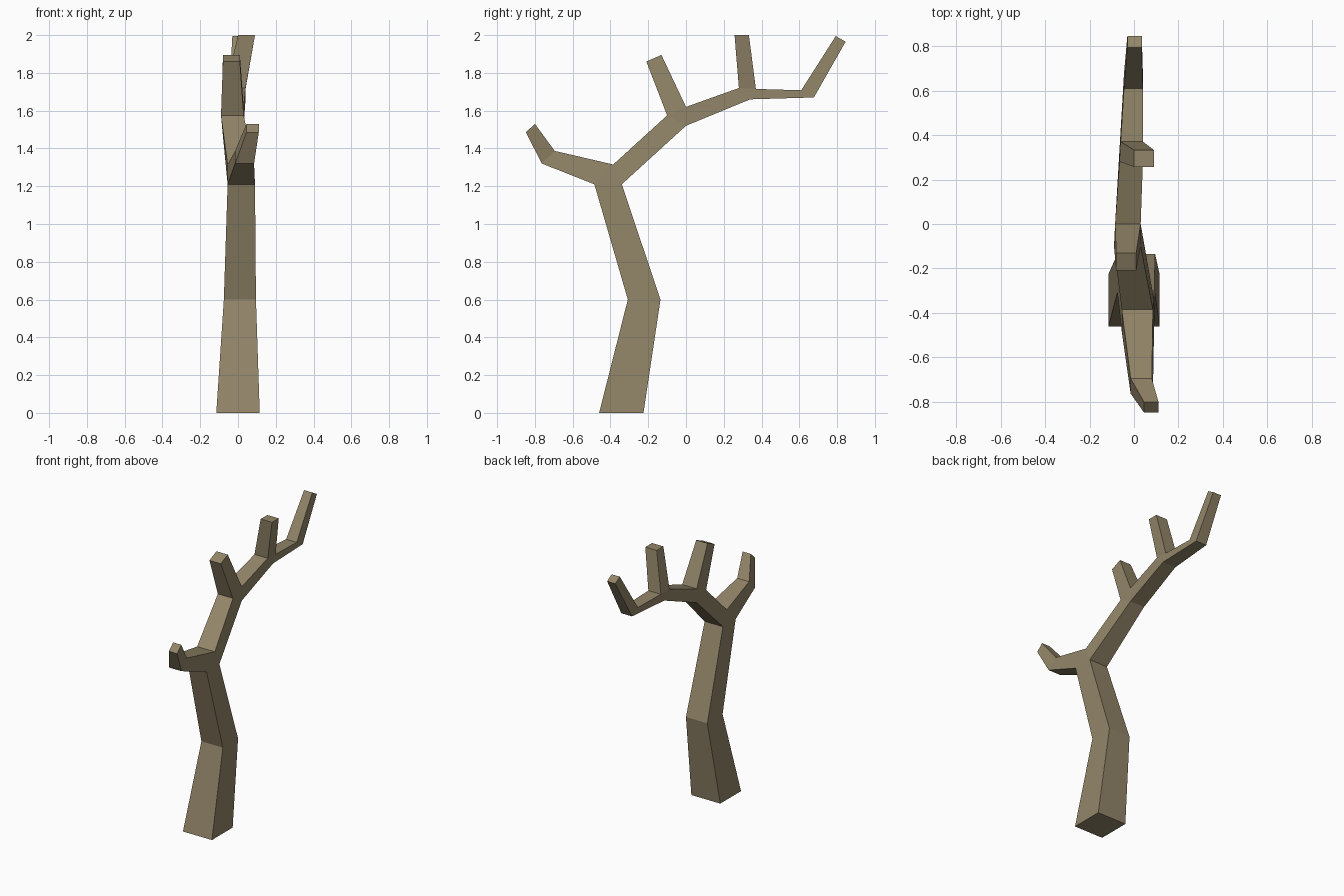
import bpy, bmesh

if "Cube" in bpy.data.objects:
    bpy.data.objects.remove(bpy.data.objects["Cube"])

# Side-profile points of the bare tree: y, z, left x, right x
points = {
    # trunk
    "base_f": (-0.46, 0.0, -0.115, 0.115), "base_b": (-0.225, 0.0, -0.115, 0.115),
    "mid_f": (-0.308, 0.6, -0.075, 0.095), "mid_b": (-0.135, 0.6, -0.075, 0.095),
    # first fork
    "fork1_f": (-0.485, 1.21, -0.055, 0.09), "fork1_b": (-0.34, 1.21, -0.055, 0.09),
    "fork1_t": (-0.385, 1.315, -0.055, 0.085),
    # front branch
    "bend1_f": (-0.763, 1.32, -0.015, 0.085), "bend1_b": (-0.695, 1.387, -0.015, 0.08),
    "tip1_f": (-0.848, 1.485, 0.045, 0.11), "tip1_b": (-0.80, 1.53, 0.045, 0.11),
    # second fork and twig
    "fork2_f": (-0.10, 1.575, -0.09, 0.03), "fork2_t": (0.0, 1.62, -0.085, 0.03),
    "fork2_b": (0.0, 1.52, -0.085, 0.03),
    "tip2_f": (-0.21, 1.86, -0.08, 0.01), "tip2_b": (-0.13, 1.895, -0.08, 0.01),
    # third fork and twig
    "fork3_f": (0.28, 1.72, -0.065, 0.04), "fork3_t": (0.37, 1.715, -0.06, 0.04),
    "fork3_b": (0.34, 1.66, -0.065, 0.04),
    "tip3_f": (0.257, 2.0, 0.0, 0.09), "tip3_b": (0.333, 2.0, 0.0, 0.09),
    # back branch
    "bend4_f": (0.61, 1.708, -0.045, 0.04), "bend4_b": (0.677, 1.67, -0.045, 0.04),
    "tip4_f": (0.793, 1.995, -0.03, 0.035), "tip4_b": (0.845, 1.965, -0.03, 0.035),
}

# Side panels: one per limb segment, a triangle at each fork
panels = [p.split() for p in (
    "base_f base_b mid_b mid_f",
    "mid_f mid_b fork1_b fork1_f",
    "fork1_f fork1_b fork1_t",
    "fork1_f fork1_t bend1_b bend1_f",
    "bend1_f bend1_b tip1_b tip1_f",
    "fork1_t fork1_b fork2_b fork2_f",
    "fork2_f fork2_b fork2_t",
    "fork2_f fork2_t tip2_b tip2_f",
    "fork2_t fork2_b fork3_b fork3_f",
    "fork3_f fork3_b fork3_t",
    "fork3_f fork3_t tip3_b tip3_f",
    "fork3_t fork3_b bend4_b bend4_f",
    "bend4_f bend4_b tip4_b tip4_f",
)]

bm = bmesh.new()
left = {n: bm.verts.new((x0, y, z)) for n, (y, z, x0, x1) in points.items()}
right = {n: bm.verts.new((x1, y, z)) for n, (y, z, x0, x1) in points.items()}

# Panels on both sides, then bark strips across every outline edge
edge_use = {}
for p in panels:
    bm.faces.new([right[n] for n in p])
    bm.faces.new([left[n] for n in reversed(p)])
    for a, b in zip(p, p[1:] + p[:1]):
        edge_use.setdefault(frozenset((a, b)), []).append((a, b))
for uses in edge_use.values():
    if len(uses) == 1:
        a, b = uses[0]
        bm.faces.new((left[a], left[b], right[b], right[a]))
bmesh.ops.recalc_face_normals(bm, faces=bm.faces)

mesh = bpy.data.meshes.new("bare_tree")
bm.to_mesh(mesh)
bm.free()
tree = bpy.data.objects.new("bare_tree", mesh)
bpy.context.collection.objects.link(tree)

bark = bpy.data.materials.new("bark")
bark.diffuse_color = (0.29, 0.235, 0.14, 1)
bark.use_nodes = True
bark.node_tree.nodes["Principled BSDF"].inputs["Base Color"].default_value = bark.diffuse_color
mesh.materials.append(bark)
